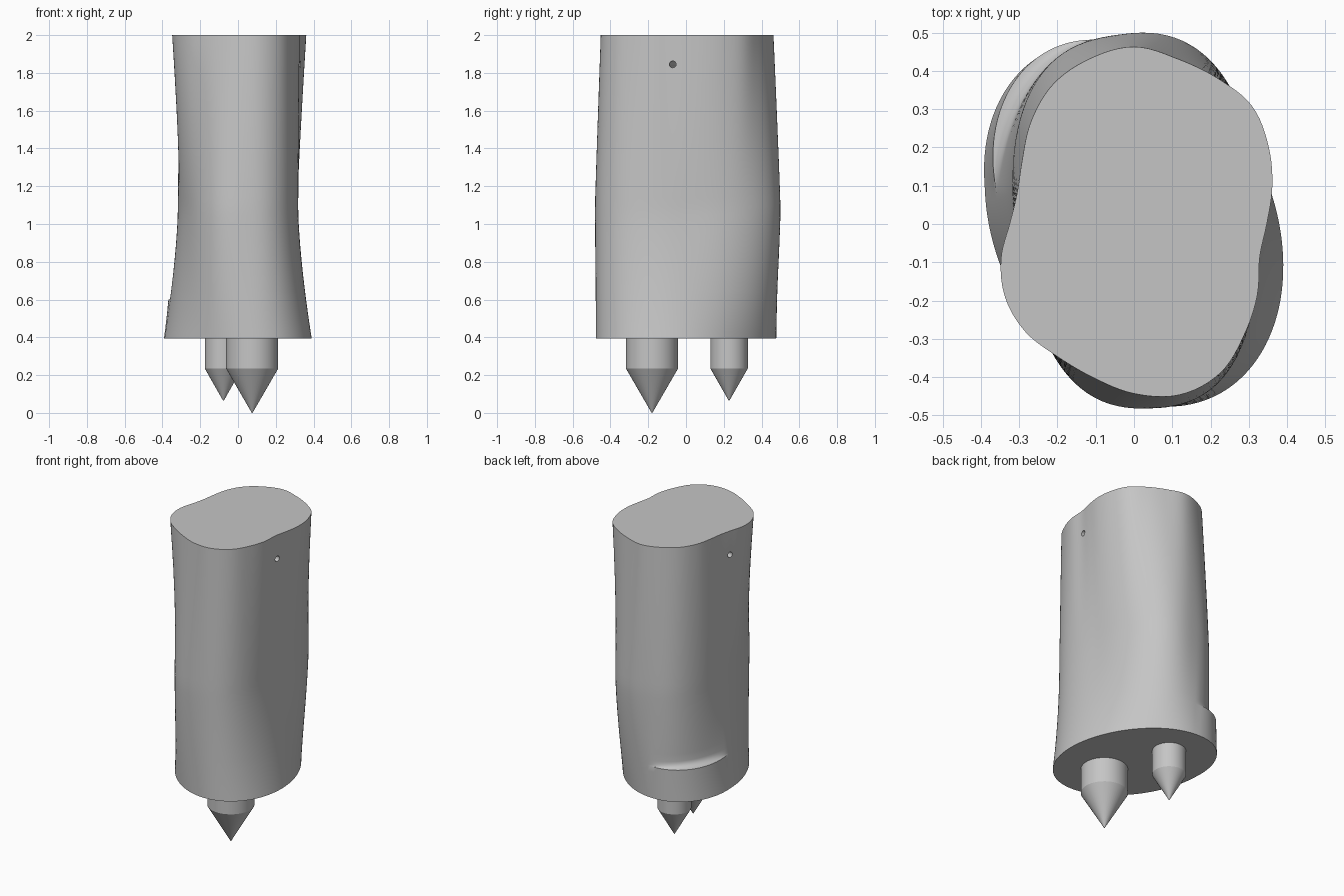
import bpy, bmesh, math
from math import sin, cos, pi, radians

cube = bpy.data.objects.get("Cube")
if cube:
    bpy.data.objects.remove(cube, do_unlink=True)

grey = bpy.data.materials.new("plain_grey")
grey.use_nodes = True
colour = (0.56, 0.56, 0.56, 1)
grey.diffuse_color = colour
grey.node_tree.nodes["Principled BSDF"].inputs["Base Color"].default_value = colour

BASE_Z, WAIST_Z, TOP_Z, LEDGE_Z = 0.395, 1.08, 2.0, 0.6
SEGMENTS = 144

# Radius of the top outline every 15 degrees, counter-clockwise from +x
TOP = [.347, .374, .406, .436, .439, .446, .463, .447, .422, .38, .337, .316,
       .325, .36, .388, .40, .40, .415, .443, .462, .45, .408, .372, .34]


def top_radius(a):
    """Periodic smooth curve through the outline radii."""
    n = len(TOP)
    f = (a / (2 * pi) * n) % n
    i, t = int(f), f % 1
    p0, p1, p2, p3 = (TOP[(i + k) % n] for k in (-1, 0, 1, 2))
    return p1 + t / 2 * (p2 - p0 + t * (2*p0 - 5*p1 + 4*p2 - p3 + t * (3*(p1 - p2) + p3 - p0)))


def waist_radius(a):
    """Slim, squared oval, fuller at the back left than the front right."""
    lean = .024 * cos(a - radians(55)) ** 5
    a -= radians(5)
    return (abs(cos(a) / .313) ** 2.5 + abs(sin(a) / .49) ** 2.5) ** -.4 + lean


def base_radius(a):
    """Leaning ellipse."""
    xx, yy, xy = .39 ** 2, .477 ** 2, -.043
    q = yy * cos(a) ** 2 - 2 * xy * cos(a) * sin(a) + xx * sin(a) ** 2
    return math.sqrt((xx * yy - xy * xy) / q)


def body_radius(a, z):
    waist = waist_radius(a)
    if z < WAIST_Z:
        t = (WAIST_Z - z) / (WAIST_Z - BASE_Z)
        r = waist + (base_radius(a) - waist) * t ** 1.5
    else:
        t = (z - WAIST_Z) / (TOP_Z - WAIST_Z)
        r = waist + (top_radius(a) - waist) * t ** 1.15
    # Hollow with a filleted ledge at the back corner
    s = (a - radians(100)) / radians(66)
    if 0 < s < 1:
        bump = sin(pi * s)
        if z <= LEDGE_Z:
            r += bump * (.01 + .015 * (z - BASE_Z) / (LEDGE_Z - BASE_Z))
        else:
            u = min((z - LEDGE_Z) / .04, 1)
            cut = math.sqrt(1 - (1 - u) ** 2)
            fade = max(0, 1 - (z - LEDGE_Z) / .5) ** 2
            r += bump * (.025 * (1 - cut) - .022 * cut * fade)
    return r


def finish(obj, angle=30):
    obj.data.materials.clear()
    obj.data.materials.append(grey)
    bpy.ops.object.select_all(action='DESELECT')
    obj.select_set(True)
    bpy.context.view_layer.objects.active = obj
    bpy.ops.object.shade_smooth_by_angle(angle=radians(angle))


# Twisted body, lofted ring by ring
heights = [BASE_Z + (LEDGE_Z - BASE_Z) * i / 6 for i in range(7)]
heights += [LEDGE_Z + .04 * k for k in (.03, .15, .4, .7, 1)]
heights += [.64 + (TOP_Z - .64) * i / 30 for i in range(1, 31)]
bm = bmesh.new()
rings = []
for z in heights:
    ring = []
    for i in range(SEGMENTS):
        a = 2 * pi * i / SEGMENTS
        r = body_radius(a, z)
        ring.append(bm.verts.new((r * cos(a), r * sin(a), z)))
    rings.append(ring)
for low, high in zip(rings, rings[1:]):
    for i in range(SEGMENTS):
        j = (i + 1) % SEGMENTS
        bm.faces.new((low[i], low[j], high[j], high[i]))
bm.faces.new(rings[0][::-1])
bm.faces.new(rings[-1])
mesh = bpy.data.meshes.new("body")
bm.to_mesh(mesh)
bm.free()
body = bpy.data.objects.new("body", mesh)
bpy.context.collection.objects.link(body)

# Narrow cross hole bored slightly askew through the body
bpy.ops.mesh.primitive_cylinder_add(vertices=24, radius=.018, depth=1,
                                    location=(0, -.03, 1.845),
                                    rotation=(0, pi / 2, -math.atan2(.08, .66)))
cutter = bpy.context.object
cutter.name = "hole_cutter"
cutter.hide_render = True
bore = body.modifiers.new("hole", 'BOOLEAN')
bore.operation = 'DIFFERENCE'
bore.solver = 'EXACT'
bore.object = cutter
bpy.context.view_layer.objects.active = body
bpy.ops.object.modifier_apply(modifier=bore.name)
bpy.data.objects.remove(cutter, do_unlink=True)
finish(body)


# Pointed pegs underneath
def peg(name, x, y, radius, shoulder, tip):
    depth = BASE_Z + .01 - shoulder
    bpy.ops.mesh.primitive_cylinder_add(vertices=48, radius=radius, depth=depth,
                                        location=(x, y, shoulder + depth / 2))
    obj = bpy.context.object
    obj.name = name
    bm = bmesh.new()
    bm.from_mesh(obj.data)
    bottom = min(bm.faces, key=lambda f: f.calc_center_median().z)
    bmesh.ops.inset_individual(bm, faces=[bottom], thickness=radius - .002)
    for v in bottom.verts:
        v.co.z -= shoulder - tip
    bm.to_mesh(obj.data)
    bm.free()
    finish(obj, 25)


peg("large_peg", .075, -.18, .138, .235, 0)
peg("small_peg", -.077, .228, .099, .235, .065)
